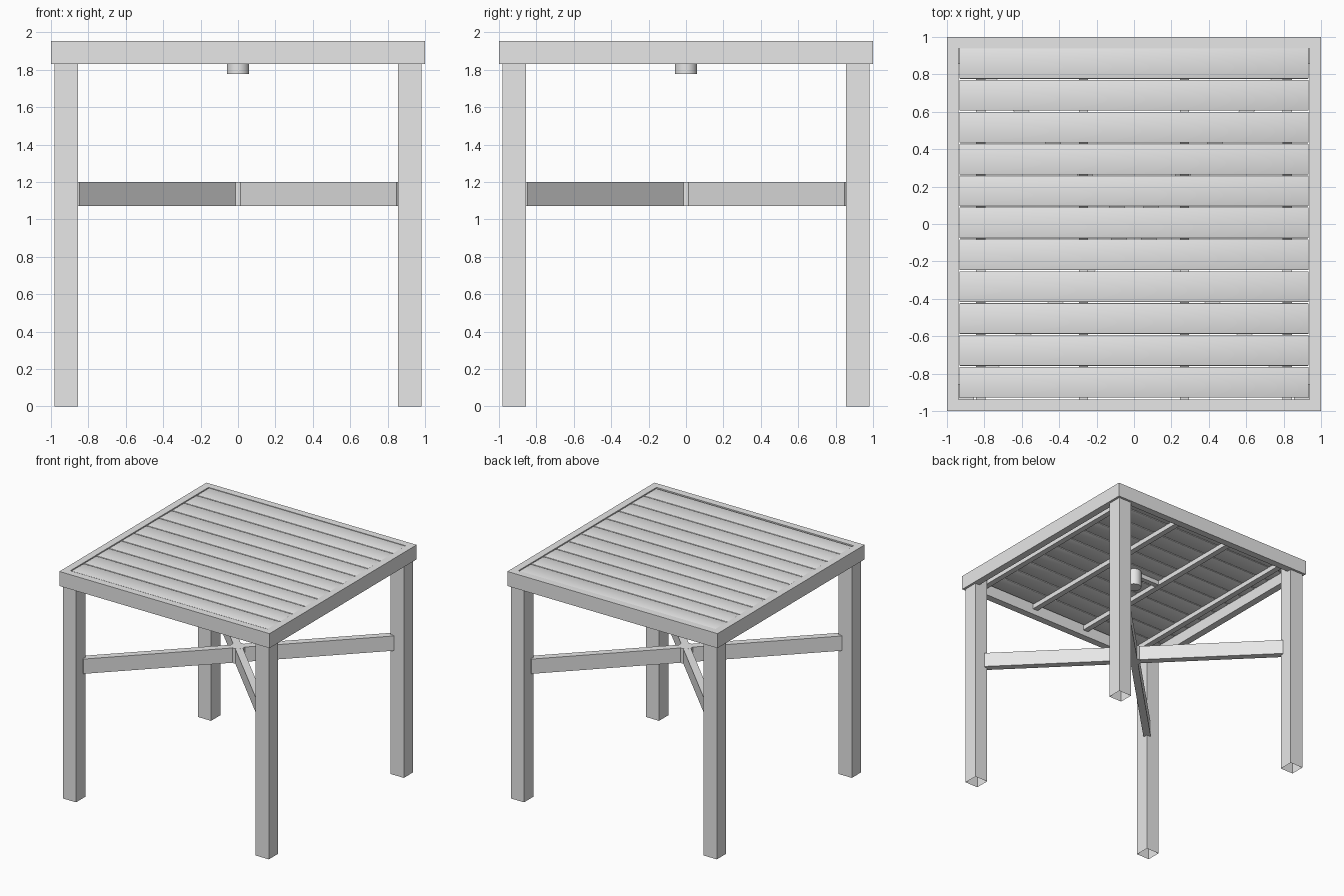
import bpy, bmesh, math
from mathutils import Matrix

if "Cube" in bpy.data.objects:
    bpy.data.objects.remove(bpy.data.objects["Cube"])

mat = bpy.data.materials.new("light grey")
mat.diffuse_color = (0.8, 0.8, 0.8, 1)
mat.use_nodes = True
mat.node_tree.nodes["Principled BSDF"].inputs["Base Color"].default_value = mat.diffuse_color


def finish(name, bm):
    bmesh.ops.recalc_face_normals(bm, faces=bm.faces)
    me = bpy.data.meshes.new(name)
    bm.to_mesh(me)
    bm.free()
    me.materials.append(mat)
    ob = bpy.data.objects.new(name, me)
    bpy.context.collection.objects.link(ob)
    return ob


def box(name, x, y, z, turn=0, open_bottom=False, bevel=0):
    """Box from (min, max) ranges, turned about the z axis of the model."""
    bm = bmesh.new()
    bmesh.ops.create_cube(bm, size=1)
    for v in bm.verts:
        v.co = [r[0] + (c + 0.5) * (r[1] - r[0]) for c, r in zip(v.co, (x, y, z))]
    if bevel:
        bmesh.ops.bevel(bm, geom=bm.edges[:], offset=bevel, segments=2,
                        profile=0.5, affect='EDGES')
        for f in bm.faces:
            f.smooth = True
    bmesh.ops.recalc_face_normals(bm, faces=bm.faces)
    if open_bottom:
        bm.normal_update()
        low = [f for f in bm.faces if f.normal.z < -0.9]
        bmesh.ops.delete(bm, geom=low, context='FACES')
    bmesh.ops.rotate(bm, verts=bm.verts, matrix=Matrix.Rotation(turn, 3, 'Z'))
    return finish(name, bm)


def cylinder(name, r, z0, z1):
    bm = bmesh.new()
    bmesh.ops.create_cone(bm, cap_ends=True, segments=24, radius1=r, radius2=r,
                          depth=z1 - z0, matrix=Matrix.Translation((0, 0, (z0 + z1) / 2)))
    for f in bm.faces:
        f.smooth = len(f.verts) == 4
    for e in bm.edges:
        e.smooth = all(len(f.verts) == 4 for f in e.link_faces)
    return finish(name, bm)


# square frame around the table top
bm = bmesh.new()
rings = []
for r, z in ((1.0, 1.83), (1.0, 1.955), (0.938, 1.955), (0.938, 1.83)):
    rings.append([bm.verts.new((sx * r, sy * r, z))
                  for sx, sy in ((-1, -1), (1, -1), (1, 1), (-1, 1))])
for i in range(4):
    a, b = rings[i], rings[(i + 1) % 4]
    for j in range(4):
        k = (j + 1) % 4
        bm.faces.new((a[j], a[k], b[k], b[j]))
finish("top_frame", bm)

# eleven slats
pitch = 0.1705
for i in range(11):
    c = 0.006 + (i - 5) * pitch
    box(f"slat_{i + 1}", (-0.934, 0.934),
        (c - pitch / 2 + 0.003, c + pitch / 2 - 0.003), (1.92, 1.951), bevel=0.004)

# support bars under the slats
for i, x in enumerate((-0.82, -0.27, 0.27, 0.82)):
    box(f"support_bar_{i + 1}", (x - 0.025, x + 0.025), (-0.938, 0.938), (1.88, 1.922))
box("centre_bar", (-0.27, 0.27), (-0.022, 0.022), (1.882, 1.92))
cylinder("umbrella_socket", 0.06, 1.777, 1.925)

# legs, open at the foot
for sx, sy, n in ((-1, -1, "front_left"), (1, -1, "front_right"),
                  (1, 1, "back_right"), (-1, 1, "back_left")):
    box(n + "_leg", sorted((sx * 0.855, sx * 0.98)), sorted((sy * 0.855, sy * 0.98)),
        (0, 1.92), open_bottom=True)

# diagonal braces meeting at a hub
for i in range(4):
    box(f"brace_{i + 1}", (0.03, 1.23), (-0.03, 0.03), (1.073, 1.2),
        turn=math.radians(45 + 90 * i))
cylinder("brace_hub", 0.057, 1.072, 1.201)
